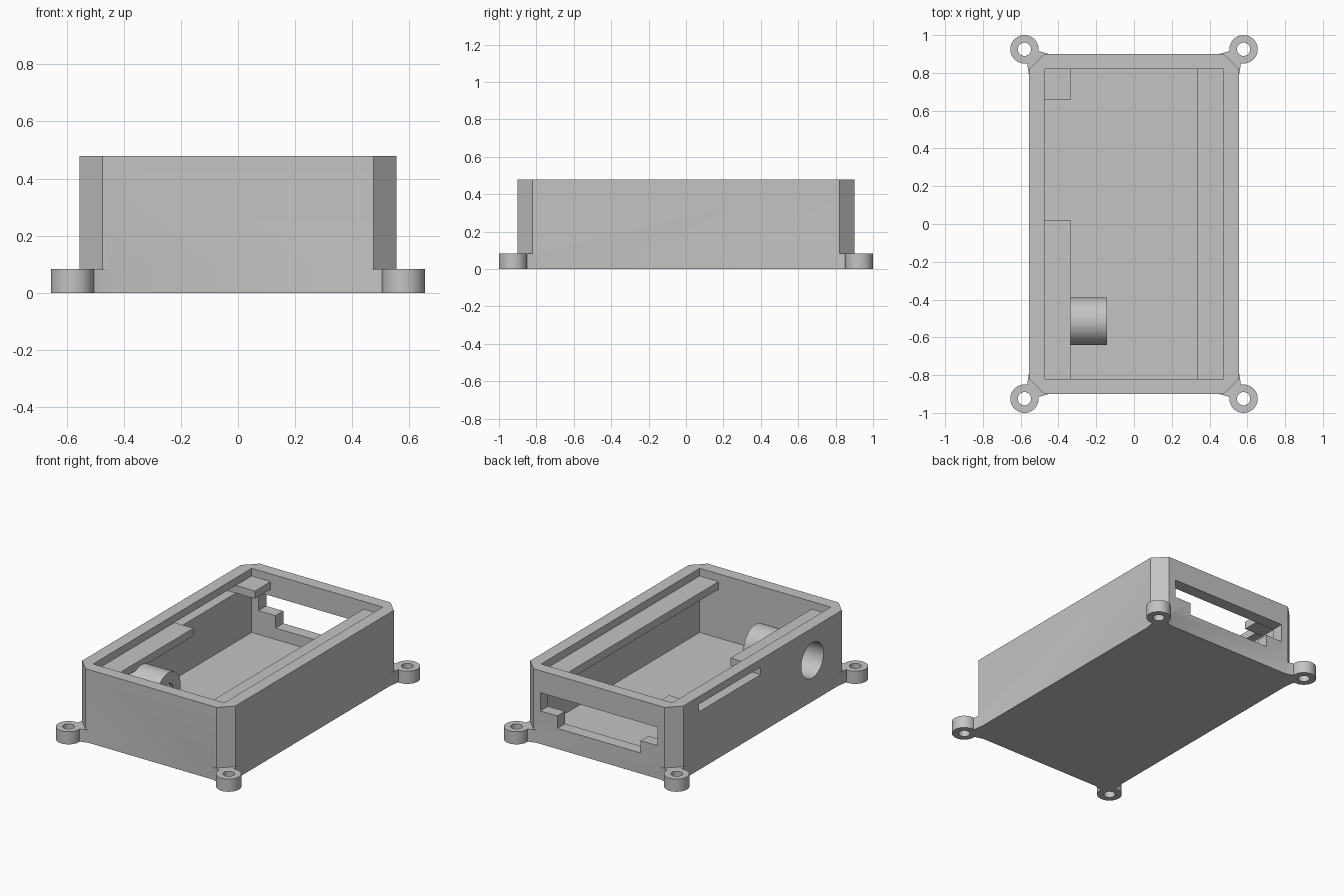
import bpy, bmesh, math
from mathutils import Matrix, Vector

if "Cube" in bpy.data.objects:
    bpy.data.objects.remove(bpy.data.objects["Cube"], do_unlink=True)

grey = bpy.data.materials.new("plain_grey")
grey.use_nodes = True
colour = (0.55, 0.55, 0.55, 1)
grey.diffuse_color = colour
grey.node_tree.nodes["Principled BSDF"].inputs["Base Color"].default_value = colour

# Main sizes
HX, HY, HEIGHT = 0.555, 0.90, 0.48
WALL, FLOOR = 0.08, 0.06
IX, IY = HX - WALL, HY - WALL
LEDGE_X, LEDGE_LOW, LEDGE_TOP = 0.337, 0.38, 0.43
SLOT_FRONT, SLOT_BACK = 0.02, 0.657
TUBE_Y, TUBE_Z = -0.515, 0.27
LUG_H = 0.083


def make_object(name, bm):
    bmesh.ops.recalc_face_normals(bm, faces=bm.faces)
    mesh = bpy.data.meshes.new(name)
    bm.to_mesh(mesh)
    bm.free()
    mesh.materials.append(grey)
    obj = bpy.data.objects.new(name, mesh)
    bpy.context.collection.objects.link(obj)
    return obj


def prism(name, outline, low, high, matrix=Matrix()):
    """Extrude a flat outline along z, then move it by a matrix."""
    bm = bmesh.new()
    face = bm.faces.new([bm.verts.new((x, y, low)) for x, y in outline])
    new = bmesh.ops.extrude_face_region(bm, geom=[face])["geom"]
    verts = [v for v in new if isinstance(v, bmesh.types.BMVert)]
    bmesh.ops.translate(bm, verts=verts, vec=(0, 0, high - low))
    bmesh.ops.transform(bm, matrix=matrix, verts=bm.verts)
    return make_object(name, bm)


def box(name, x0, x1, y0, y1, z0, z1):
    return prism(name, [(x0, y0), (x1, y0), (x1, y1), (x0, y1)], z0, z1)


def circle(cx, cy, r, n=64):
    return [(cx + r * math.cos(math.tau * i / n), cy + r * math.sin(math.tau * i / n))
            for i in range(n)]


def x_cylinder(name, r, x0, x1):
    """Cylinder along x on the axis of the side tube."""
    turn = Matrix.Translation((0, TUBE_Y, TUBE_Z)) @ Matrix.Rotation(math.pi / 2, 4, "Y")
    return prism(name, circle(0, 0, r), x0, x1, turn)


def combine(obj, other, operation="DIFFERENCE", keep=False):
    mod = obj.modifiers.new("shape", "BOOLEAN")
    mod.operation, mod.object, mod.solver = operation, other, "EXACT"
    bpy.context.view_layer.objects.active = obj
    bpy.ops.object.modifier_apply(modifier=mod.name)
    if not keep:
        bpy.data.objects.remove(other, do_unlink=True)


# Box with chamfered upright corners
outline = [(IX, -HY), (HX, -IY), (HX, IY), (IX, HY),
           (-IX, HY), (-HX, IY), (-HX, -IY), (-IX, -HY)]
case = prism("case_body", outline, 0, HEIGHT)

# Mounting lugs with webs at the four corners
lug_x, lug_y = 0.58, 0.925
web = [(0.45, 0.90), (0.512, 0.918), (lug_x, lug_y), (0.566, 0.853), (HX, 0.78), (0.45, 0.78)]
for sx in (-1, 1):
    for sy in (-1, 1):
        ring = prism("lug", [(sx * x, sy * y) for x, y in circle(lug_x, lug_y, 0.075, 48)], 0, LUG_H)
        combine(case, prism("web", [(sx * x, sy * y) for x, y in web], 0, LUG_H), "UNION")
        combine(case, ring, "UNION")
        hole = [(sx * x, sy * y) for x, y in circle(lug_x, lug_y, 0.035, 32)]
        combine(case, prism("screw_hole", hole, -0.1, 0.2))

# Open cavity
combine(case, box("cavity", -IX, IX, -IY, IY, FLOOR, 1))

# Stepped window in the back wall, and the narrow side slot
window = [(-0.425, 0.336), (-0.425, 0.216), (-0.302, 0.216), (-0.302, 0.135),
          (0.302, 0.135), (0.302, 0.216), (0.425, 0.216), (0.425, 0.336)]
stand = Matrix.Rotation(math.pi / 2, 4, "X")
combine(case, prism("window", window, -1, -0.75, stand))
combine(case, box("slot", -0.7, -0.4, SLOT_FRONT, SLOT_BACK, LEDGE_LOW, LEDGE_TOP))

# Ledges along the inside of the long walls
ledges = [
    box("left_ledge", LEDGE_X, IX, -IY, IY, LEDGE_LOW, LEDGE_TOP),
    box("right_front_ledge", -IX, -LEDGE_X, -IY, SLOT_FRONT, LEDGE_LOW, LEDGE_TOP),
    box("right_back_ledge", -IX, -LEDGE_X, SLOT_BACK, IY, LEDGE_LOW, LEDGE_TOP),
]

# Hollow side tube opening through the wall
tube = x_cylinder("side_tube", 0.125, -0.50, -0.143)
bore = x_cylinder("bore", 0.115, -0.70, -0.17)
for part in (case, ledges[1], tube):
    combine(part, bore, keep=True)
bpy.data.objects.remove(bore, do_unlink=True)
combine(tube, x_cylinder("cable_hole", 0.05, -0.3, 0))

# Smooth the round surfaces, keep edges sharp
for part in [case, tube] + ledges:
    bpy.ops.object.select_all(action="DESELECT")
    part.select_set(True)
    bpy.context.view_layer.objects.active = part
    bpy.ops.object.shade_smooth_by_angle(angle=math.radians(25))
